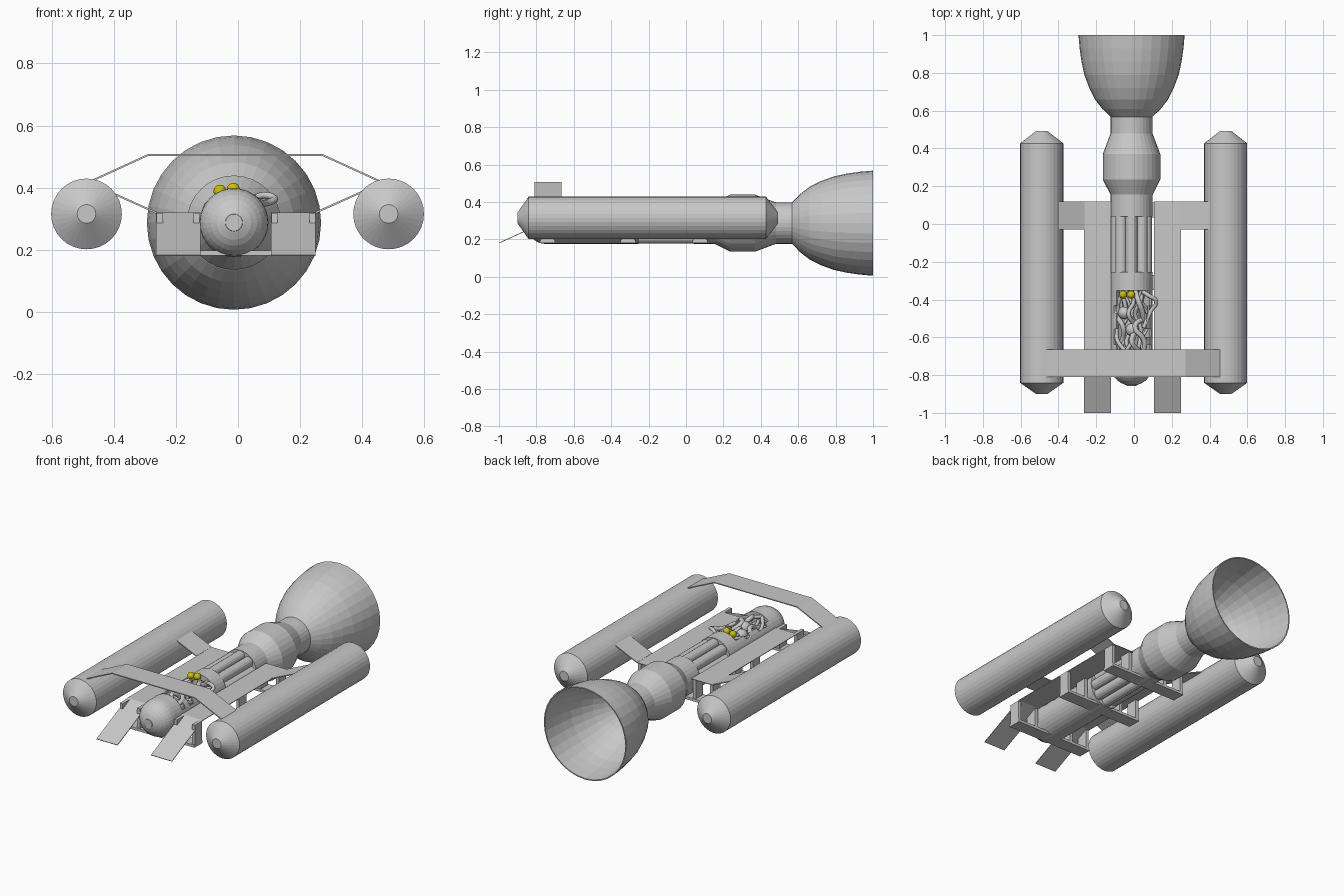
import bpy, bmesh, math, random
from mathutils import Vector

if "Cube" in bpy.data.objects:
    bpy.data.objects.remove(bpy.data.objects["Cube"])

random.seed(4)
AX, AZ = -0.013, 0.287          # axis of the central body


def material(name, rgb):
    m = bpy.data.materials.new(name)
    m.diffuse_color = (*rgb, 1)
    m.use_nodes = True
    m.node_tree.nodes["Principled BSDF"].inputs["Base Color"].default_value = m.diffuse_color
    return m


GREY = material("plain_grey", (0.58, 0.58, 0.58))
YELLOW = material("lamp_yellow", (0.62, 0.55, 0.0))


def finish(name, bm, mat=GREY, normals=True):
    if normals:
        bmesh.ops.recalc_face_normals(bm, faces=bm.faces)
    me = bpy.data.meshes.new(name)
    bm.to_mesh(me)
    bm.free()
    me.materials.append(mat)
    ob = bpy.data.objects.new(name, me)
    bpy.context.collection.objects.link(ob)
    return ob


def lathe(name, profile, x=AX, z=AZ, segs=32):
    """Spin (y, radius) pairs around an axis along y, with both ends capped."""
    bm = bmesh.new()
    rings = []
    for y, r in profile:
        rings.append([bm.verts.new((x + r * math.sin(2 * math.pi * i / segs), y,
                                    z + r * math.cos(2 * math.pi * i / segs)))
                      for i in range(segs)])
    for a, b in zip(rings, rings[1:]):
        for i in range(segs):
            j = (i + 1) % segs
            bm.faces.new((a[i], a[j], b[j], b[i]))
    bm.faces.new(rings[0])
    bm.faces.new(rings[-1])
    return finish(name, bm)


def strip(name, path, sweep, thick=0.006):
    """Thin bent sheet: a path of points swept along a vector."""
    bm = bmesh.new()
    a = [bm.verts.new(p) for p in path]
    b = [bm.verts.new(Vector(p) + Vector(sweep)) for p in path]
    for i in range(len(path) - 1):
        bm.faces.new((a[i], a[i + 1], b[i + 1], b[i]))
    ob = finish(name, bm)
    mod = ob.modifiers.new("thickness", 'SOLIDIFY')
    mod.thickness, mod.offset = thick, 0
    return ob


def add_box(bm, x0, x1, y0, y1, z0, z1):
    for v in bmesh.ops.create_cube(bm, size=1)["verts"]:
        v.co = ((x0 + x1) / 2 + v.co.x * (x1 - x0), (y0 + y1) / 2 + v.co.y * (y1 - y0),
                (z0 + z1) / 2 + v.co.z * (z1 - z0))


def ball(name, loc, r, mat=GREY):
    bm = bmesh.new()
    bmesh.ops.create_uvsphere(bm, u_segments=16, v_segments=10, radius=r)
    bmesh.ops.translate(bm, verts=bm.verts, vec=loc)
    return finish(name, bm, mat)


def cable(name, pts, r):
    cu = bpy.data.curves.new(name, 'CURVE')
    cu.dimensions = '3D'
    cu.bevel_depth, cu.bevel_resolution, cu.resolution_u = r, 2, 5
    cu.use_fill_caps = True
    sp = cu.splines.new('BEZIER')
    sp.bezier_points.add(len(pts) - 1)
    for bp, p in zip(sp.bezier_points, pts):
        bp.co = p
        bp.handle_left_type = bp.handle_right_type = 'AUTO'
    cu.materials.append(GREY)
    ob = bpy.data.objects.new(name, cu)
    bpy.context.collection.objects.link(ob)
    bpy.ops.object.select_all(action='DESELECT')
    ob.select_set(True)
    bpy.context.view_layer.objects.active = ob
    bpy.ops.object.convert(target='MESH')


# Rear engine: collar, bulge, neck and hollow bell in one profile
lathe("engine_bell", [(0.04, .111), (0.155, .111), (0.235, .152), (0.37, .152),
                      (0.48, .111), (0.567, .111), (0.61, .155), (0.66, .194),
                      (0.72, .224), (0.79, .250), (0.86, .265), (0.93, .275),
                      (1.0, .281), (1.0, .274), (0.93, .268), (0.86, .258),
                      (0.79, .243), (0.72, .217), (0.66, .187), (0.61, .148),
                      (0.575, .105)])

# Ring of pipes around a core, and the collar in front of it
lathe("pipe_core", [(-0.26, .06), (0.05, .06)], segs=16)
for i in range(8):
    a = i * math.pi / 4
    lathe(f"body_pipe_{i}", [(-0.26, .031), (0.05, .031)],
          AX + .077 * math.sin(a), AZ + .077 * math.cos(a), 16)
lathe("middle_collar", [(-0.352, .111), (-0.255, .111)])

# Broken-open hull around the wiring: a pipe with a ragged gap on top
bm = bmesh.new()
SEG, ROWS = 32, 8
grid = [[bm.verts.new((AX + .111 * math.sin(2 * math.pi * i / SEG), -0.35 - 0.33 * k / ROWS,
                       AZ + .111 * math.cos(2 * math.pi * i / SEG))) for i in range(SEG)]
        for k in range(ROWS + 1)]
for k in range(ROWS):
    left, right = random.randint(4, 6), random.randint(4, 6)
    for i in range(right, SEG - left):
        j = (i + 1) % SEG
        bm.faces.new((grid[k][i], grid[k][j], grid[k + 1][j], grid[k + 1][i]))
bmesh.ops.delete(bm, geom=[v for v in bm.verts if not v.link_faces], context='VERTS')
hull = finish("open_hull", bm)
sol = hull.modifiers.new("thickness", 'SOLIDIFY')
sol.thickness, sol.offset = 0.008, -1

# Round nose with a small flat cap
nose = [(-0.67, .111), (-0.75, .111)]
nose += [(-0.75 - .106 * math.sin(math.radians(t)), .111 * math.cos(math.radians(t)))
         for t in range(12, 75, 12)]
nose += [(-0.853, .028), (-0.857, .027)]
lathe("nose", nose)

# Loose cables, inner spheres and lamps inside the opening
for n in range(9):
    x0 = AX - .075 + .15 * n / 8
    pts = []
    for k in range(6):
        x = max(-.085, min(.085, x0 - AX + random.uniform(-.045, .045)))
        top = math.sqrt(.1 ** 2 - x * x)
        pts.append((AX + x, -0.34 - 0.34 * k / 5, AZ + top * random.uniform(.45, 1.0)))
    cable(f"cable_{n}", pts, random.choice((.008, .011, .014)))
cable("loose_cable", [(.03, -.35, .35), (.08, -.38, .375), (.118, -.41, .365),
                      (.09, -.46, .35), (.05, -.55, .36)], .011)
ball("inner_ball_rear", (-.05, -.47, .345), .034)
ball("inner_ball_front", (-.008, -.56, .345), .036)
lathe("inner_core", [(-0.68, .05), (-0.34, .05)], segs=16)
ball("lamp_left", (-.058, -.374, .388), .021, YELLOW)
ball("lamp_right", (-.015, -.374, .394), .021, YELLOW)

for side, s in (("left", -1), ("right", 1)):
    # Long side tanks with cut-off conical ends
    lathe(f"{side}_tank", [(-0.90, .03), (-0.841, .114), (0.427, .114), (0.492, .03)],
          AX / 2 + s * .487 + .005, .315)
    # Deck with front ramp
    x_in, x_out = AX + .006 + s * .114, AX + .006 + s * .257
    strip(f"{side}_deck_ramp", [(x_in, .12, .318), (x_in, -.70, .318), (x_in, -.999, .181)],
          (x_out - x_in, 0, 0), .004)
    # Rear bracket from the deck to the tank
    strip(f"{side}_rear_bracket", [(x_out, -.028, .319), (x_out + s * .165, -.028, .393)],
          (0, .148, 0))

# Raised front bridge between the tanks
strip("front_bridge", [(-.475, -.81, .42), (-.29, -.81, .505), (.272, -.81, .505),
                       (.458, -.81, .42)], (0, .145, 0))

# Three support frames below the decks: flat bottom bar and four posts
for n, y in enumerate((-.74, -.31, .075)):
    bm = bmesh.new()
    add_box(bm, -.262, .25, y - .04, y + .04, .181, .197)
    for x in (-.252, -.134, .118, .24):
        add_box(bm, x - .01, x + .01, y - .035, y + .035, .19, .318)
    finish(f"support_frame_{n}", bm)
